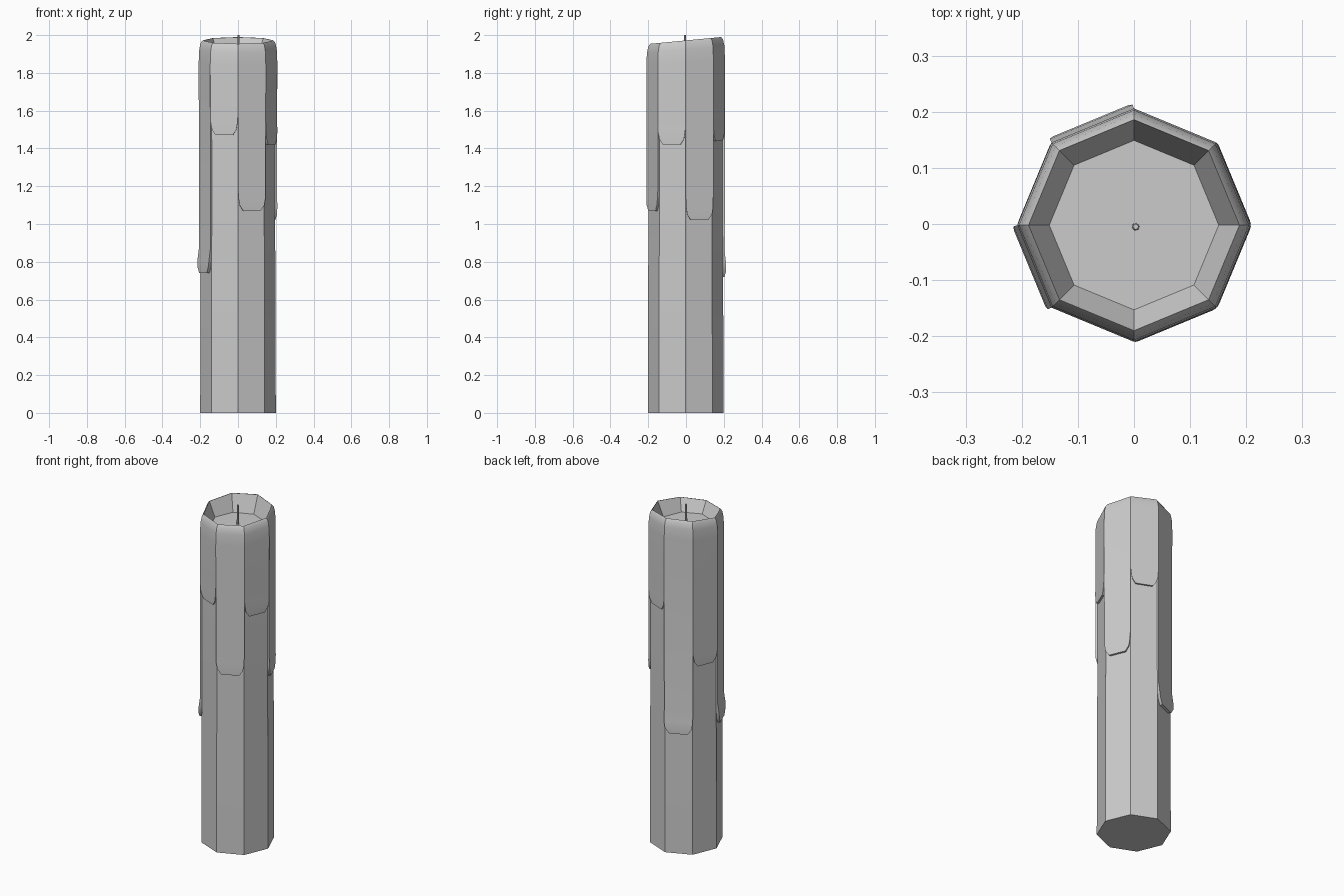
import bpy, bmesh, math

if "Cube" in bpy.data.objects:
    bpy.data.objects.remove(bpy.data.objects["Cube"])

N = 8
TILT = 0.095


def corner(k, r, z, tilt=False):
    a = k * 2 * math.pi / N
    y = r * math.sin(a) - 0.002
    return (r * math.cos(a), y, z + (TILT * y if tilt else 0))


def finish(bm, name):
    bmesh.ops.recalc_face_normals(bm, faces=bm.faces[:])
    me = bpy.data.meshes.new(name)
    bm.to_mesh(me)
    bm.free()
    ob = bpy.data.objects.new(name, me)
    bpy.context.collection.objects.link(ob)
    bpy.ops.object.select_all(action='DESELECT')
    ob.select_set(True)
    bpy.context.view_layer.objects.active = ob
    bpy.ops.object.shade_smooth_by_angle(angle=math.radians(30))
    return ob


def lathe(name, rings):
    """Closed stack of octagonal rings (radius, z, tilted)."""
    bm = bmesh.new()
    loops = [[bm.verts.new(corner(k, *ring)) for k in range(N)] for ring in rings]
    for lo, hi in zip(loops, loops[1:]):
        for k in range(N):
            j = (k + 1) % N
            bm.faces.new((lo[k], lo[j], hi[j], hi[k]))
    bm.faces.new(loops[0][::-1])
    bm.faces.new(loops[-1])
    return finish(bm, name)


# Candle body with the hollow melted top
lathe("candle_body", [(0.2, 0, False), (0.199, 0.65, False), (0.196, 1.0, False),
                      (0.197, 1.85, True), (0.188, 1.971, True), (0.151, 1.885, False)])

# Wax drips: one panel per side, (bottom height, outward flare of the tip)
drips = [(1.02, 0.004), (1.44, 0.002), (0.72, 0.012), (1.12, 0.003),
         (0.74, 0.012), (1.47, 0.002), (1.07, 0.004), (1.42, 0.004)]

bm = bmesh.new()
for k, (b, flare) in enumerate(drips):
    top = [(0.188, 1.972, 0, True), (0.198, 1.958, 0, True),
           (0.205, 1.925, 0, True), (0.208, 1.86, 0, True)]
    low = [(0.207, b + 0.13, 0, False), (0.206 + flare * 0.8, b + 0.07, 0.015, False),
           (0.206 + flare, b + 0.03, 0.06, False), (0.205 + flare, b, 0.19, False)]
    left, right, left_in, right_in = [], [], [], []
    for r, z, inset, tilt in top + low:
        for rad, ls, rs in ((r, left, right), (min(r, 0.194), left_in, right_in)):
            p, q = corner(k, rad, z, tilt), corner(k + 1, rad, z, tilt)
            for t, out in ((inset, ls), (1 - inset, rs)):
                out.append(bm.verts.new([p[i] + (q[i] - p[i]) * t for i in range(3)]))
    for i in range(len(left) - 1):
        bm.faces.new((left[i], left[i + 1], right[i + 1], right[i]))
        if i >= len(top) - 1:
            bm.faces.new((left[i], left_in[i], left_in[i + 1], left[i + 1]))
            bm.faces.new((right[i], right[i + 1], right_in[i + 1], right_in[i]))
    bm.faces.new((left[-1], left_in[-1], right_in[-1], right[-1]))
bmesh.ops.remove_doubles(bm, verts=bm.verts[:], dist=0.0002)
finish(bm, "wax_drips")

# Wick
bm = bmesh.new()
bmesh.ops.create_cone(bm, cap_ends=True, segments=8, radius1=0.007, radius2=0.005, depth=0.12)
bmesh.ops.translate(bm, verts=bm.verts[:], vec=(0.003, -0.005, 1.94))
finish(bm, "wick")
